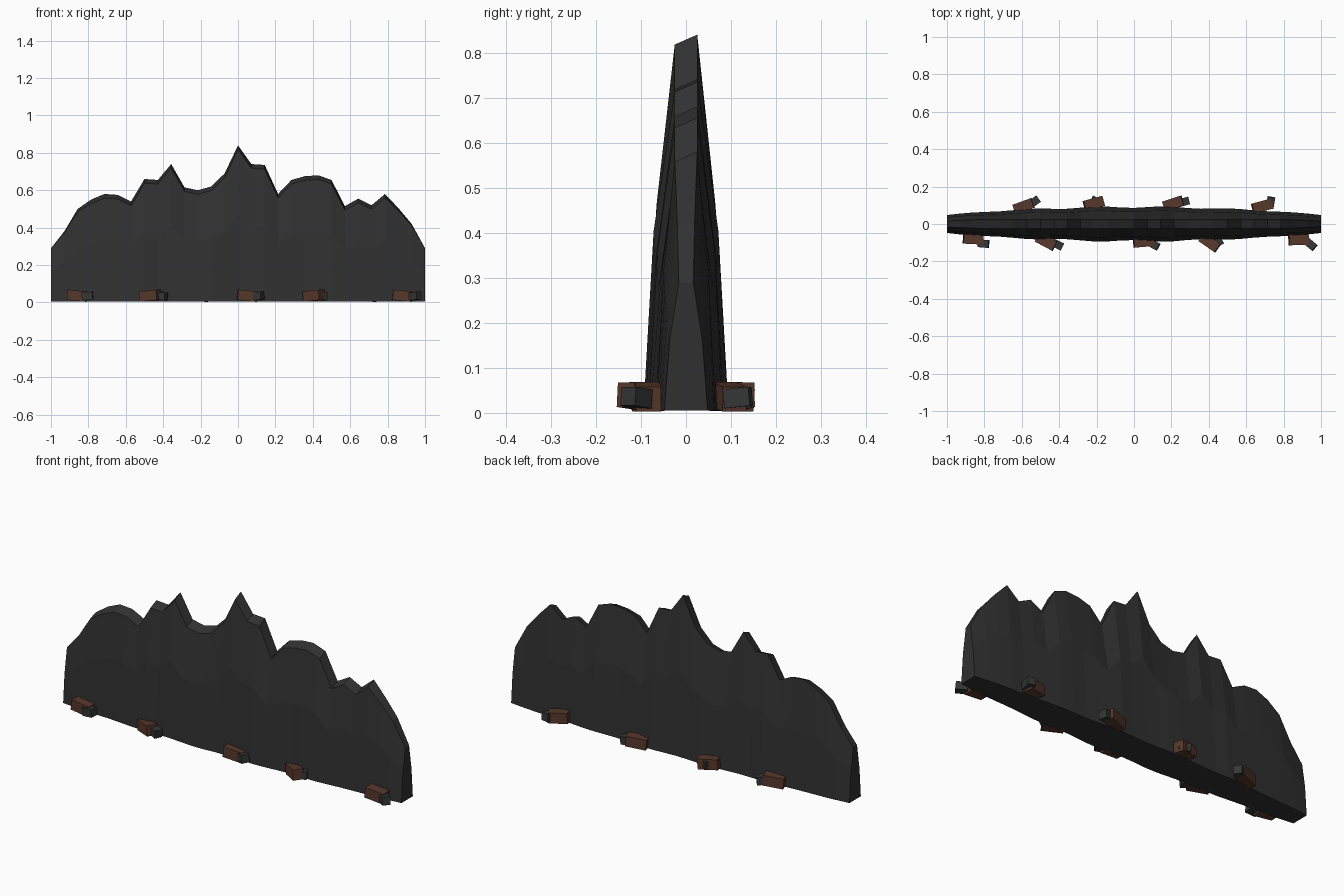
import bpy, bmesh, math
from mathutils import Matrix, Vector

cube = bpy.data.objects.get("Cube")
if cube:
    bpy.data.objects.remove(cube, do_unlink=True)


def material(name, rgb):
    mat = bpy.data.materials.new(name)
    mat.use_nodes = True
    mat.diffuse_color = (*rgb, 1)
    mat.node_tree.nodes["Principled BSDF"].inputs["Base Color"].default_value = (*rgb, 1)
    return mat


charcoal = material("charcoal stone", (0.03, 0.03, 0.03))
slate = material("slate grey", (0.034, 0.037, 0.037))
rust = material("rusty brown", (0.095, 0.04, 0.025))


def finish(bm, name, mat):
    bmesh.ops.recalc_face_normals(bm, faces=bm.faces)
    mesh = bpy.data.meshes.new(name)
    bm.to_mesh(mesh)
    bm.free()
    mesh.materials.append(mat)
    obj = bpy.data.objects.new(name, mesh)
    bpy.context.collection.objects.link(obj)
    return obj


# Ridge wall: evenly spaced tapering cross-sections under a jagged skyline
skyline = [.29, .38, .5, .55, .58, .575, .54, .66, .655, .74, .615, .6, .62, .69, .84,
           .74, .735, .58, .655, .675, .68, .655, .515, .555, .52, .58, .505, .42, .29]
bm = bmesh.new()
rings = []
for i, height in enumerate(skyline):
    x = -1 + 2 * i / (len(skyline) - 1)
    bulge = math.cos(x * math.pi / 2)
    ripple = 0.005 * math.sin(i * 1.25) * bulge
    base = 0.048 + 0.043 * bulge ** 0.8 + ripple
    middle = 0.76 * base
    crest = 0.016 + 0.009 * min(1, 3 * bulge)
    drop = 0.022 * min(1, 3 * bulge)
    section = [(-base, 0.005), (-middle, 0.55 * height), (-crest, height - drop),
               (crest, height), (middle, 0.55 * height), (base, 0.005)]
    rings.append([bm.verts.new((x, y, z)) for y, z in section])
for a, b in zip(rings, rings[1:]):
    for j in range(len(a)):
        k = (j + 1) % len(a)
        bm.faces.new((a[j], a[k], b[k], b[j]))
bm.faces.new(rings[0])
bm.faces.new(rings[-1])
finish(bm, "ridge_wall", charcoal)


# Rubble: a brown block and a smaller grey block in each pile
def block(name, mat, x, y, z, size, turn, tilt):
    bm = bmesh.new()
    bmesh.ops.create_cube(bm, size=1)
    move = (Matrix.Translation(Vector((x, y, z)))
            @ Matrix.Rotation(math.radians(turn), 4, 'Z')
            @ Matrix.Rotation(math.radians(tilt), 4, 'Y')
            @ Matrix.Diagonal((*size, 1)))
    bmesh.ops.transform(bm, matrix=move, verts=bm.verts)
    finish(bm, name, mat)


# Each pile: brown x, y, turn, then grey x, y, turn
piles = [
    (-.86, -.08, -3, -.805, -.105, -5),
    (-.47, -.095, -28, -.41, -.11, -25),
    (.05, -.095, 5, .105, -.11, -28),
    (.405, -.1, -35, .445, -.1, 28),
    (.88, -.085, 2, .945, -.11, -40),
    (-.59, .095, 20, -.535, .118, 35),
    (-.215, .11, 15, -.2, .12, -25),
    (.21, .11, 18, .265, .118, 15),
    (.685, .095, 15, .73, .115, 80),
]
for n, (bx, by, bt, gx, gy, gt) in enumerate(piles, 1):
    lean = 6 if n % 2 else -5
    block(f"brown_rubble_{n}", rust, bx, by, .036, (.105, .055, .055), bt, lean)
    block(f"grey_rubble_{n}", slate, gx, gy, .034, (.058, .042, .042), gt, -lean)
